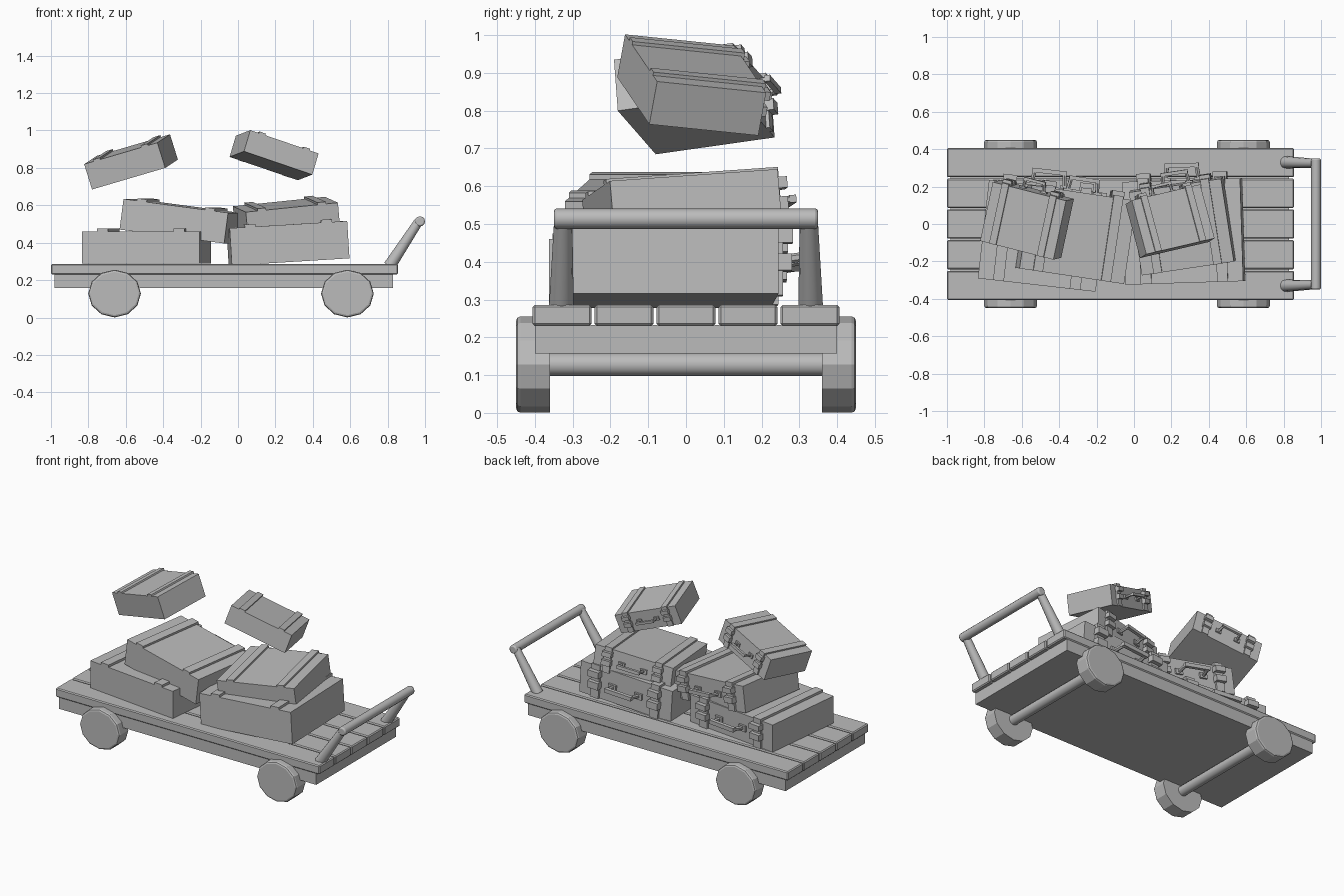
import bpy, bmesh
from math import radians
from mathutils import Matrix, Vector, Euler

if "Cube" in bpy.data.objects:
    bpy.data.objects.remove(bpy.data.objects["Cube"], do_unlink=True)

# single flat colour
grey = bpy.data.materials.new("plain_grey")
grey.use_nodes = True
grey.diffuse_color = (0.5, 0.5, 0.5, 1)
grey.node_tree.nodes["Principled BSDF"].inputs["Base Color"].default_value = (0.5, 0.5, 0.5, 1)


def finish(bm, name, bevel=0, segments=1, smooth=False, matrix=None):
    mesh = bpy.data.meshes.new(name)
    bm.to_mesh(mesh)
    bm.free()
    mesh.materials.append(grey)
    ob = bpy.data.objects.new(name, mesh)
    bpy.context.collection.objects.link(ob)
    if matrix:
        ob.matrix_world = matrix
    if bevel:
        mod = ob.modifiers.new("Bevel", "BEVEL")
        mod.width, mod.segments = bevel, segments
        mod.limit_method, mod.angle_limit = "ANGLE", radians(40)
    if smooth:
        bpy.ops.object.select_all(action="DESELECT")
        ob.select_set(True)
        bpy.context.view_layer.objects.active = ob
        bpy.ops.object.shade_smooth_by_angle(angle=radians(40))
    return ob


def add_box(bm, center, size):
    m = Matrix.Translation(center) @ Matrix.Diagonal((*size, 1))
    bmesh.ops.create_cube(bm, size=1, matrix=m)


def add_rod(bm, a, b, r1, r2, sides=12):
    a, b = Vector(a), Vector(b)
    turn = (b - a).to_track_quat("Z", "Y").to_matrix().to_4x4()
    bmesh.ops.create_cone(bm, cap_ends=True, segments=sides, radius1=r1, radius2=r2,
                          depth=(b - a).length,
                          matrix=Matrix.Translation((a + b) / 2) @ turn)


# cart bed and planks
bm = bmesh.new()
add_box(bm, (-0.075, 0, 0.195), (1.81, 0.8, 0.075))
finish(bm, "cart_bed")
for i in range(5):
    bm = bmesh.new()
    add_box(bm, (-0.072, (i - 2) * 0.164, 0.258), (1.856, 0.156, 0.056))
    finish(bm, f"plank_{i + 1}", bevel=0.006)

# axles and slightly flattened twelve-sided wheels
for end, x in (("rear", -0.66), ("front", 0.585)):
    bm = bmesh.new()
    add_rod(bm, (x, -0.38, 0.128), (x, 0.38, 0.128), 0.031, 0.031)
    finish(bm, end + "_axle", smooth=True)
    for side, s in (("left", 1), ("right", -1)):
        bm = bmesh.new()
        add_rod(bm, (x, s * 0.36, 0), (x, s * 0.45, 0), 0.141, 0.141)
        bmesh.ops.transform(bm, verts=bm.verts,
                            matrix=Matrix.Translation((0, 0, 0.128)) @ Matrix.Diagonal((1, 1, 0.905, 1)))
        rim = [e for e in bm.edges if all(abs(v.co.y) > 0.44 for v in e.verts)]
        bmesh.ops.bevel(bm, geom=rim, offset=0.012, segments=2, profile=0.5, affect="EDGES")
        finish(bm, f"{end}_{side}_wheel")

# push handle
for side, s in (("left", 1), ("right", -1)):
    bm = bmesh.new()
    add_rod(bm, (0.81, s * 0.33, 0.275), (0.965, s * 0.325, 0.512), 0.033, 0.024)
    finish(bm, f"handle_{side}_leg", smooth=True)
bm = bmesh.new()
add_rod(bm, (0.973, -0.35, 0.514), (0.973, 0.35, 0.514), 0.027, 0.027)
finish(bm, "handle_bar", bevel=0.008, segments=2, smooth=True)


def suitcase(name, center, angles, size):
    w, d, h = size
    back = d / 2
    k = w / 0.6
    m = Matrix.Translation(center) @ Euler([radians(a) for a in angles]).to_matrix().to_4x4()
    bm = bmesh.new()
    add_box(bm, (0, 0, 0), size)
    finish(bm, name + "_body", matrix=m)
    # straps run over the lid and down the back
    t = 0.014 * k
    straps, buckles = bmesh.new(), bmesh.new()
    for s in (-1, 1):
        x = s * w * 0.325
        add_box(straps, (x, t / 2, h / 2 + t / 2), (0.055 * k, d + t, t))
        add_box(straps, (x, back + t / 2, 0), (0.055 * k, t, h))
        add_box(buckles, (x, back + t, h * 0.3), (0.07 * k, 0.05 * k, h * 0.2))
        add_box(buckles, (x, back + t, -h * 0.06), (0.07 * k, 0.045 * k, h * 0.22))
    finish(straps, name + "_straps", matrix=m)
    finish(buckles, name + "_buckles", matrix=m)
    # carry handle on the back face
    bm = bmesh.new()
    for s in (-1, 1):
        add_box(bm, (s * 0.085 * k, back + 0.006 * k, 0), (0.05 * k, 0.012 * k, 0.035 * k))
        add_rod(bm, (s * 0.085 * k, back, 0), (s * 0.075 * k, back + 0.075 * k, 0.012 * k),
                0.012 * k, 0.012 * k, 6)
    add_box(bm, (0, back + 0.075 * k, 0.012 * k), (0.175 * k, 0.022 * k, 0.024 * k))
    finish(bm, name + "_grip", matrix=m)


suitcase("bottom_rear_suitcase", (-0.49, -0.063, 0.374), (0, 0, -6.5), (0.634, 0.53, 0.172))
suitcase("bottom_front_suitcase", (0.267, -0.04, 0.397), (0, -3.5, 1.8), (0.63, 0.55, 0.2))
suitcase("middle_rear_suitcase", (-0.31, -0.055, 0.515), (0, 7.5, -8.5), (0.57, 0.45, 0.165))
suitcase("middle_front_suitcase", (0.26, -0.01, 0.53), (4, -5.8, 8.5), (0.5, 0.45, 0.15))
suitcase("top_rear_suitcase", (-0.572, 0.022, 0.832), (8.2, -15.9, -14.4), (0.42, 0.325, 0.142))
suitcase("top_front_suitcase", (0.193, 0.015, 0.868), (-6, 18.4, 13.1), (0.395, 0.3, 0.12))
